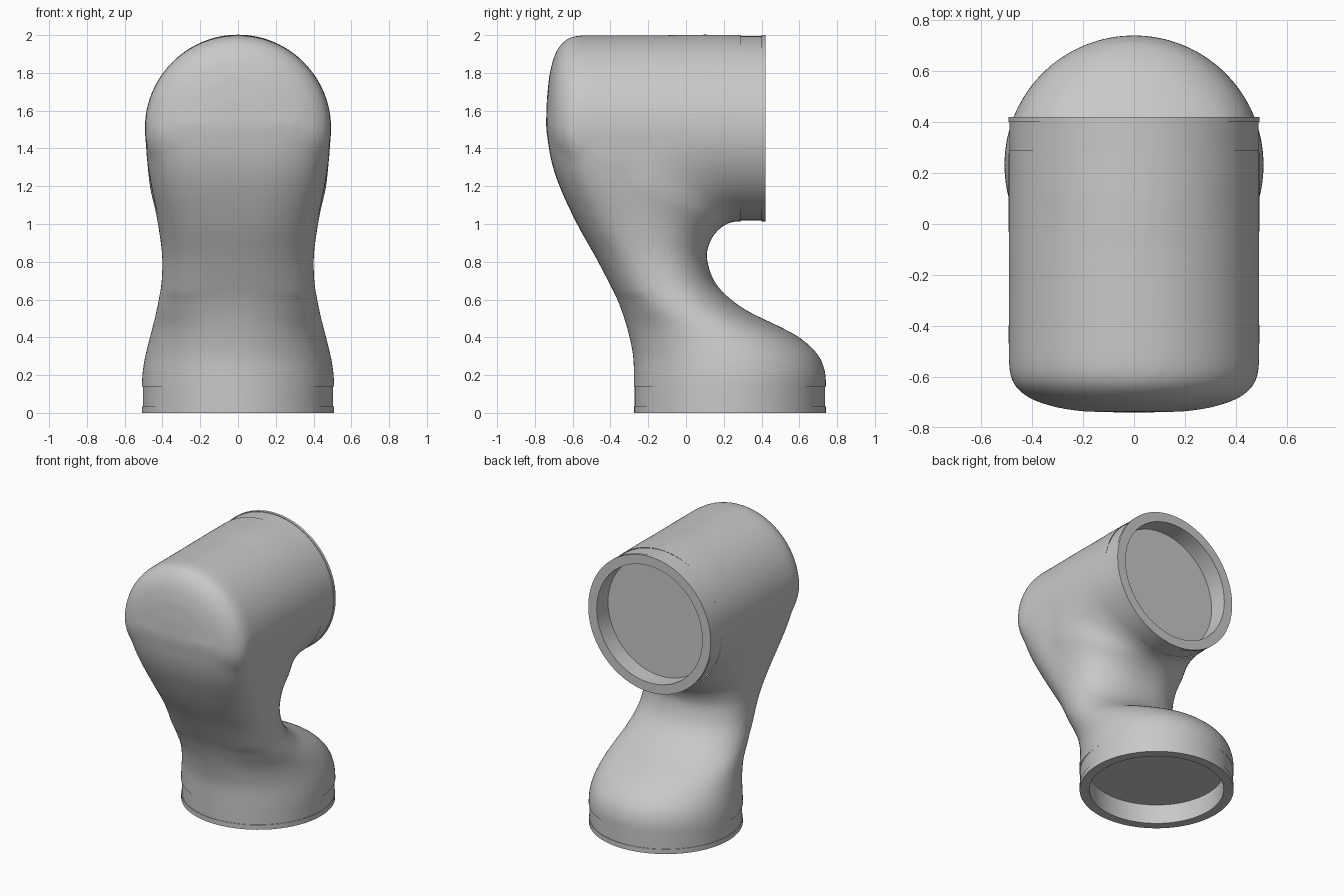
import bpy, bmesh, math
from mathutils import Vector, Matrix

cube = bpy.data.objects.get("Cube")
if cube:
    bpy.data.objects.remove(cube, do_unlink=True)

grey = bpy.data.materials.new("matte grey")
grey.use_nodes = True
grey.diffuse_color = (0.58, 0.58, 0.58, 1)
grey.node_tree.nodes["Principled BSDF"].inputs["Base Color"].default_value = (0.58, 0.58, 0.58, 1)

BASE_Y, HEAD_Z = 0.232, 1.507    # axes of the two joints
BASE_R, HEAD_R = 0.508, 0.493


def loft(bm, loops):
    """Skin a list of closed point loops and cap both ends."""
    rings = [[bm.verts.new(p) for p in loop] for loop in loops]
    n = len(rings[0])
    for a, b in zip(rings, rings[1:]):
        for i in range(n):
            j = (i + 1) % n
            bm.faces.new((a[i], a[j], b[j], b[i]))
    bm.faces.new(rings[0][::-1])
    bm.faces.new(rings[-1])


def lathe(bm, profile, matrix, sides=96):
    """Revolve (radius, height) points about the local z axis."""
    angles = [math.tau * i / sides for i in range(sides)]
    loops = [[matrix @ Vector((r * math.cos(a), r * math.sin(a), h)) for a in angles]
             for r, h in profile]
    loft(bm, loops)


def make_object(name, bm):
    bmesh.ops.recalc_face_normals(bm, faces=bm.faces)
    mesh = bpy.data.meshes.new(name)
    bm.to_mesh(mesh)
    bm.free()
    mesh.materials.append(grey)
    obj = bpy.data.objects.new(name, mesh)
    bpy.context.collection.objects.link(obj)
    return obj


def smooth(obj, degrees):
    bpy.ops.object.select_all(action="DESELECT")
    obj.select_set(True)
    bpy.context.view_layer.objects.active = obj
    bpy.ops.object.shade_smooth_by_angle(angle=math.radians(degrees))


def spline(keys, steps=4):
    """Catmull-Rom interpolation through rows of numbers."""
    rows = []
    last = len(keys) - 1
    for i in range(last):
        a, b, c, d = [Vector(keys[max(0, min(last, i + k))]) for k in (-1, 0, 1, 2)]
        for s in range(steps):
            t = s / steps
            rows.append(b + (c - a) * (t / 2) + (a * 2 - b * 5 + c * 4 - d) * (t * t / 2)
                        + (b * 3 - a - c * 3 + d) * (t ** 3 / 2))
    return rows + [Vector(keys[-1])]


def section(row, sides=72):
    """Superellipse spanning an inner and an outer point."""
    inner, outer = Vector((0, row[0], row[1])), Vector((0, row[2], row[3]))
    mid, arm = (inner + outer) / 2, (inner - outer) / 2
    points = []
    for i in range(sides):
        c, s = math.cos(math.tau * i / sides), math.sin(math.tau * i / sides)
        u = math.copysign(abs(c) ** (2 / row[5]), c)
        v = math.copysign(abs(s) ** (2 / row[5]), s)
        points.append(mid + arm * u + Vector((row[4] * v, 0, 0)))
    return points


# Bent neck sections: inner y, z, outer y, z, half width, squareness
neck = [
    (0.741, 0.05, -0.277, 0.05, 0.51, 2),
    (0.741, 0.14, -0.277, 0.14, 0.51, 2),
    (0.739, 0.21, -0.277, 0.22, 0.506, 2),
    (0.705, 0.30, -0.28, 0.30, 0.492, 2),
    (0.615, 0.39, -0.297, 0.39, 0.47, 2),
    (0.50, 0.455, -0.318, 0.47, 0.452, 2),
    (0.30, 0.555, -0.348, 0.56, 0.43, 2.05),
    (0.16, 0.68, -0.403, 0.69, 0.407, 2.15),
    (0.11, 0.82, -0.475, 0.83, 0.402, 2.25),
    (0.125, 0.90, -0.59, 1.05, 0.42, 2.35),
    (0.15, 0.945, -0.68, 1.30, 0.445, 2.4),
    (0.19, 0.985, -0.73, 1.50, 0.47, 2.4),
    (0.24, 1.01, -0.66, 1.85, 0.487, 2.2),
    (0.30, 1.015, -0.20, 1.99, 0.492, 2),
    (0.36, 1.015, 0.36, 2.0, 0.492, 2),
]
# Front of the neck widening upward into the domed face
chest = [
    (0.10, 0.62, -0.372, 0.62, 0.40, 2.1),
    (0.10, 0.82, -0.476, 0.82, 0.40, 2.3),
    (0.06, 1.00, -0.577, 1.00, 0.42, 2.55),
    (0.00, 1.20, -0.67, 1.20, 0.46, 2.85),
    (-0.05, 1.35, -0.717, 1.35, 0.483, 3.1),
    (-0.10, 1.51, -0.74, 1.51, 0.492, 3.4),
    (-0.10, 1.56, -0.74, 1.56, 0.49, 3.4),
]
# Barrel profile: domed face running back to the open end
dome = [(0.02, -0.741), (0.15, -0.737), (0.27, -0.726), (0.36, -0.706), (0.42, -0.681),
        (0.465, -0.643), (0.487, -0.602), (HEAD_R, -0.55), (HEAD_R, 0.36)]

# Housing: neck, chest and barrel fused into one skin
to_back = Matrix.Translation((0, 0, HEAD_Z)) @ Matrix.Rotation(-math.pi / 2, 4, "X")
bm = bmesh.new()
lathe(bm, dome, to_back)
for v in bm.verts:               # lean the lower half of the dome back
    if v.co.y < 0 and v.co.z < HEAD_Z:
        v.co.y += 0.25 * ((HEAD_Z - v.co.z) / HEAD_R) ** 1.7
loft(bm, [section(row) for row in spline(neck)])
loft(bm, [section(row) for row in spline(chest)])
housing = make_object("arm_housing", bm)
fuse = housing.modifiers.new("fuse", "REMESH")
fuse.mode = "VOXEL"
fuse.voxel_size = 0.016
blend = housing.modifiers.new("blend", "SMOOTH")
blend.factor, blend.iterations = 0.5, 20

# Trim both ends square where the collars begin
graph = bpy.context.evaluated_depsgraph_get()
fused = bpy.data.meshes.new_from_object(housing.evaluated_get(graph))
housing.modifiers.clear()
bm = bmesh.new()
bm.from_mesh(fused)


def trim(point, normal, above):
    faces = [f for f in bm.faces if f.calc_center_median().z > above]
    edges = {e for f in faces for e in f.edges}
    verts = {v for f in faces for v in f.verts}
    bmesh.ops.bisect_plane(bm, geom=list(verts) + list(edges) + faces,
                           plane_co=point, plane_no=normal, clear_outer=True)


trim((0, 0, 0.14), (0, 0, -1), -1)
trim((0, 0.29, HEAD_Z), (0, 1, 0), 0.9)
bm.to_mesh(housing.data)
bm.free()
bpy.data.meshes.remove(fused)
smooth(housing, 60)


def collar(name, radius, bore, length, lip, matrix):
    """Joint collar: recessed floor, rim, lip and shallow groove."""
    bm = bmesh.new()
    floor = length - 0.004
    lathe(bm, [(0.01, floor), (bore, floor), (bore, 0), (radius, 0), (radius, lip),
               (radius - 0.004, lip), (radius - 0.004, length), (0.01, length)], matrix)
    smooth(make_object(name, bm), 30)


collar("base_collar", BASE_R, 0.443, 0.144, 0.035, Matrix.Translation((0, BASE_Y, 0)))
collar("head_collar", HEAD_R, 0.425, 0.134, 0.02,
       Matrix.Translation((0, 0.42, HEAD_Z)) @ Matrix.Rotation(math.pi / 2, 4, "X"))
